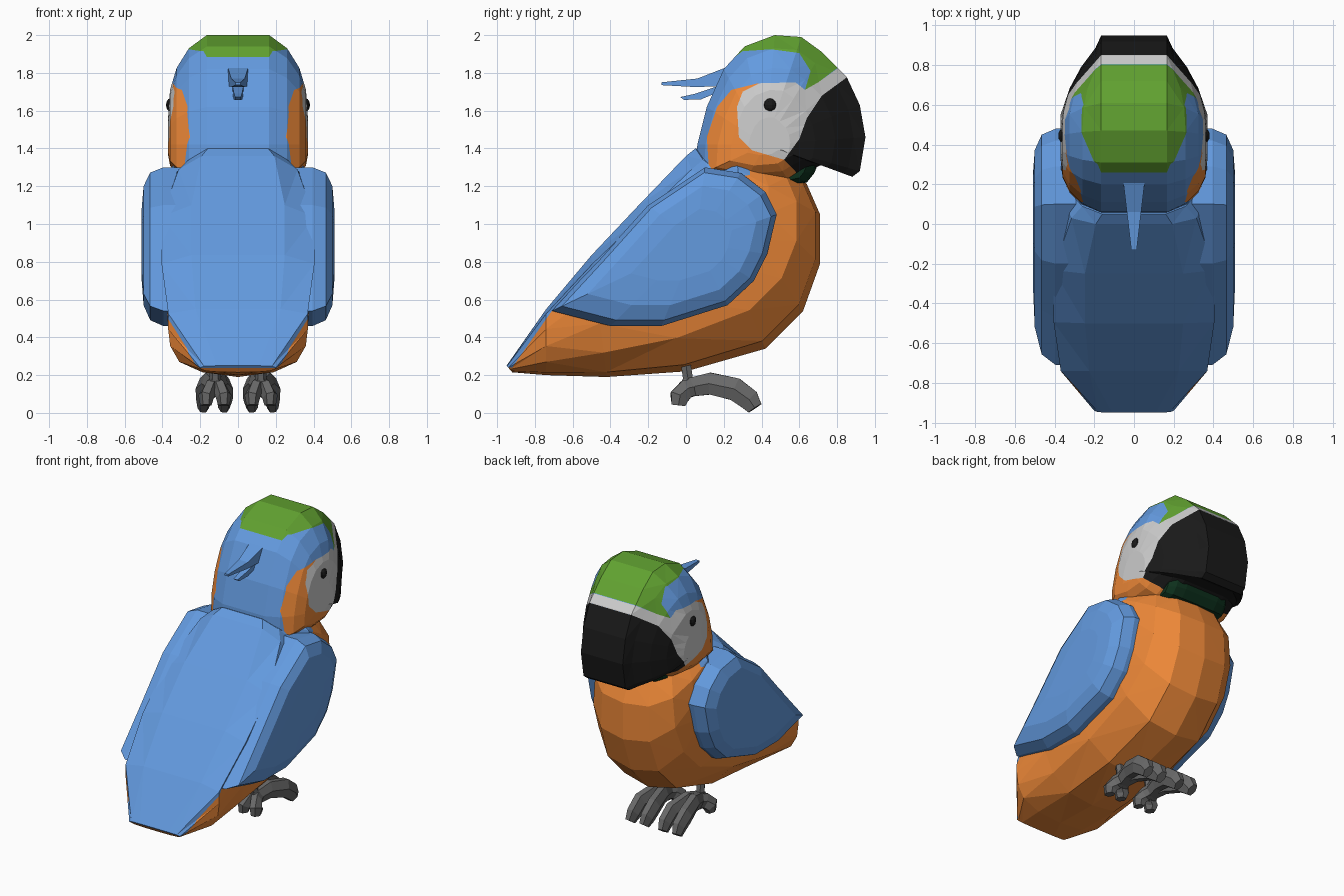
import bpy, bmesh, math
from mathutils import Vector

if "Cube" in bpy.data.objects:
    bpy.data.objects.remove(bpy.data.objects["Cube"])


def material(name, r, g, b):
    m = bpy.data.materials.new(name)
    m.diffuse_color = (r, g, b, 1)
    m.use_nodes = True
    m.node_tree.nodes["Principled BSDF"].inputs["Base Color"].default_value = m.diffuse_color
    return m


BLUE = material("blue", .125, .325, .74)
ORANGE = material("orange", .86, .25, .04)
GREEN = material("green", .12, .36, .03)
WHITE = material("pale_grey", .55, .55, .55)
BLACK = material("black", .01, .01, .01)
DARK = material("dark_green", .004, .03, .012)
GREY = material("dark_grey", .14, .14, .14)


def loft(bm, rings):
    """Skin a list of equal-length rings and close both ends."""
    vs = [[bm.verts.new(p) for p in ring] for ring in rings]
    n = len(vs[0])
    for a, b in zip(vs, vs[1:]):
        for i in range(n):
            j = (i + 1) % n
            bm.faces.new((a[i], a[j], b[j], b[i]))
    bm.faces.new(vs[0])
    bm.faces.new(vs[-1])


def inside(p, poly):
    hit = False
    for (ay, az), (by, bz) in zip(poly, poly[1:] + poly[:1]):
        if (az > p.z) != (bz > p.z) and p.y < ay + (p.z - az) * (by - ay) / (bz - az):
            hit = not hit
    return hit


def paint(bm, poly, slot):
    """Cut a side-view outline into the surface and colour what is within."""
    for (ay, az), (by, bz) in zip(poly, poly[1:] + poly[:1]):
        faces = []
        for f in bm.faces:
            ys = [v.co.y for v in f.verts]
            zs = [v.co.z for v in f.verts]
            if (min(ys) <= max(ay, by) and max(ys) >= min(ay, by)
                    and min(zs) <= max(az, bz) and max(zs) >= min(az, bz)):
                faces.append(f)
        geom = set(faces)
        for f in faces:
            geom.update(f.edges)
            geom.update(f.verts)
        if faces:
            bmesh.ops.bisect_plane(bm, geom=list(geom), dist=1e-5,
                                   plane_co=(0, ay, az), plane_no=(0, bz - az, ay - by))
    for f in bm.faces:
        if inside(f.calc_center_median(), poly):
            f.material_index = slot


def finish(name, bm, mats, mirror=False):
    bmesh.ops.recalc_face_normals(bm, faces=bm.faces[:])
    me = bpy.data.meshes.new(name)
    bm.to_mesh(me)
    bm.free()
    ob = bpy.data.objects.new(name, me)
    bpy.context.collection.objects.link(ob)
    for m in mats:
        me.materials.append(m)
    if mirror:
        ob.modifiers.new("Mirror", 'MIRROR').use_mirror_merge = False


def pillow(outline, centre, steps, taper=0.0):
    """Side-view outline stacked along x, shrinking towards its centre."""
    rings = []
    for x, s in steps:
        ring = []
        for y, z in outline:
            py, pz = centre[0] + (y - centre[0]) * s, centre[1] + (z - centre[1]) * s
            narrow = taper * max(0, (py - .55) / .4) if s < 1 else 0
            ring.append((x * (1 - narrow), py, pz))
        rings.append(ring)
    return rings


def both(steps):
    return [(-x, s) for x, s in reversed(steps)] + steps


# Body: sections as (back y, z, belly y, z, half width, half width of the back)
sections = [(-.95, .25, -.92, .215, .20, .20), (-.74, .55, -.74, .20, .37, .41),
            (-.50, .835, -.42, .19, .38, .45), (-.25, 1.10, 0, .22, .40, .45),
            (0, 1.36, .42, .34, .41, .35), (.05, 1.40, .62, .54, .40, .29),
            (.08, 1.39, .71, .79, .385, .27), (.09, 1.39, .71, 1.05, .365, .26),
            (.10, 1.40, .64, 1.21, .31, .26), (.12, 1.41, .56, 1.30, .28, .26)]
half = [(0, 0), (.55, 0), (.9, .07), (1, .3), (.97, .56), (.84, .80), (.5, .96), (0, 1)]
shape = half + [(-u, t) for u, t in half[-2:0:-1]]
bm = bmesh.new()
loft(bm, [[(u * (wb if t < .1 else w), by + (fy - by) * t, bz + (fz - bz) * t)
           for u, t in shape] for by, bz, fy, fz, w, wb in sections])
bmesh.ops.triangulate(bm, faces=bm.faces[:])
paint(bm, [(-1, .235), (-.92, .24), (-.71, .54), (.1, 1.22), (.34, 1.26),
           (.3, 1.6), (-1, 1.6)], 1)
finish("body", bm, [ORANGE, BLUE])

# Head and upper beak: one rounded form, colours cut in as side-view patches
head = [(.05, 1.25), (.06, 1.42), (.11, 1.62), (.20, 1.82), (.31, 1.94), (.47, 2.0),
        (.61, 1.99), (.72, 1.91), (.85, 1.78), (.92, 1.63), (.95, 1.46), (.92, 1.28),
        (.88, 1.25), (.80, 1.30), (.71, 1.31), (.63, 1.27), (.55, 1.22), (.30, 1.20)]
bm = bmesh.new()
loft(bm, pillow(head, (.42, 1.42),
                both([(.165, 1), (.26, .88), (.325, .7), (.36, .5), (.37, .25)]), .3))
bmesh.ops.triangulate(bm, faces=bm.faces[:])
beak_edge = [(.52, 1.34), (.60, 1.45), (.64, 1.56), (.72, 1.68), (.85, 1.775)]
paint(bm, [(.11, 1.46), (.165, 1.62), (.24, 1.71), (.38, 1.745), (.58, 1.74),
           (.62, 1.6), (.62, 1.1), (.12, 1.1), (.12, 1.31)], 1)
paint(bm, [(.20, 1.84), (.30, 1.915), (.45, 1.925), (.60, 1.905), (.66, 1.81),
           (.63, 1.71), (.70, 1.75), (.82, 1.84), (.8, 2.1), (.2, 2.1)], 2)
paint(bm, [(.28, 1.46), (.27, 1.62), (.30, 1.70), (.39, 1.745), (.58, 1.75), (.63, 1.71),
           (.70, 1.75), (.84, 1.85), (.92, 1.79)] + beak_edge[::-1] + [(.35, 1.39)], 3)
paint(bm, beak_edge + [(1.1, 1.8), (1.1, 1.1), (.62, 1.1), (.58, 1.28)], 4)
finish("head_and_beak", bm, [BLUE, ORANGE, GREEN, WHITE, BLACK])

# Lower beak
bm = bmesh.new()
loft(bm, pillow([(.45, 1.30), (.55, 1.36), (.62, 1.30), (.70, 1.32), (.68, 1.27),
                 (.64, 1.22), (.54, 1.20)], (.54, 1.28),
                both([(.13, 1), (.20, .9), (.24, .6)])))
finish("lower_beak", bm, [DARK])

# Eyes
bm = bmesh.new()
bmesh.ops.create_uvsphere(bm, u_segments=10, v_segments=6, radius=.037)
for v in bm.verts:
    v.co = (v.co.x * .75 + .355, v.co.y + .445, v.co.z + 1.63)
finish("eyes", bm, [BLACK], True)

# Crest feathers
feathers = [([(.24, 1.84), (.06, 1.77), (-.13, 1.75), (-.13, 1.735), (.05, 1.725), (.2, 1.73)], .055),
            ([(.2, 1.74), (.05, 1.69), (-.03, 1.672), (-.01, 1.657), (.08, 1.66), (.2, 1.71)], .033)]
for k, (outline, w) in enumerate(feathers):
    bm = bmesh.new()
    rings = [[(sgn * w * (.25 + .75 * max(0, y + .13) / .35), y, z) for y, z in outline]
             for sgn in (-1, 1)]
    loft(bm, rings)
    finish("crest_feather_%d" % (k + 1), bm, [BLUE])

# Wings: folded against the sides
wing = [(-.71, .54), (-.40, .46), (-.13, .46), (.22, .57), (.36, .70), (.43, .84), (.48, 1.05),
        (.42, 1.17), (.29, 1.27), (.10, 1.30), (-.20, 1.10), (-.47, .80)]
bm = bmesh.new()
loft(bm, pillow(wing, (.05, .9), [(.25, 1), (.395, 1), (.465, .93), (.50, .75), (.51, .45)]))
finish("wings", bm, [BLUE], True)


# Feet: leg, two front toes and two back toes on each side
def tube(bm, path, radii, tall=1.0, sides=6):
    pts = [Vector(p) for p in path]
    rings = []
    for i, p in enumerate(pts):
        t = (pts[min(i + 1, len(pts) - 1)] - pts[max(i - 1, 0)]).normalized()
        side = Vector((1, 0, 0))
        side = (side - t * side.dot(t)).normalized()
        up = t.cross(side) * tall
        rings.append([p + radii[i] * (side * math.cos(a) + up * math.sin(a))
                      for a in (2 * math.pi * k / sides for k in range(sides))])
    loft(bm, rings)


bm = bmesh.new()
tube(bm, [(.12, -.01, .32), (.12, .015, .15)], [.03, .03])
for x in (.18, .07):
    m = (.12 + x) / 2
    tube(bm, [(.12, -.01, .13), (m, .13, .155), (x, .26, .125), (x, .335, .07),
              (x + .005, .365, .025)], [.035, .043, .045, .042, .03], 1.55)
for x in (.17, .075):
    tube(bm, [(.12, .08, .145), ((.12 + x) / 2, 0, .125), (x, -.035, .085), (x, -.04, .04)],
         [.035, .04, .042, .03], 1.4)
for v in bm.verts:
    v.co.z = max(v.co.z, 0)
finish("feet", bm, [GREY], True)
